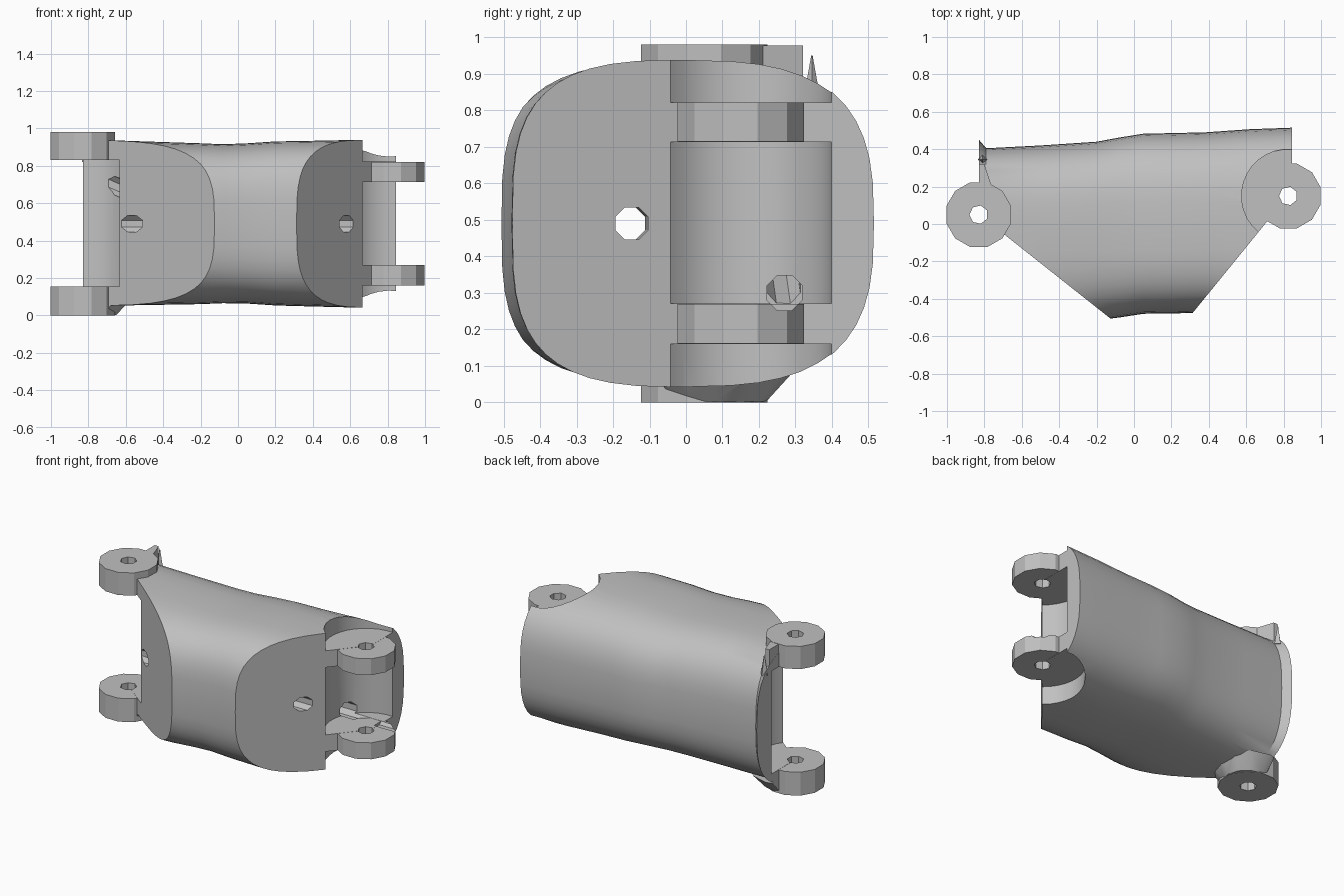
import bpy, bmesh, math
from mathutils import Vector

old = bpy.data.objects.get("Cube")
if old:
    bpy.data.objects.remove(old, do_unlink=True)

grey = bpy.data.materials.new("light_grey")
grey.use_nodes = True
GREY = (0.53, 0.53, 0.53, 1)
grey.diffuse_color = GREY
grey.node_tree.nodes["Principled BSDF"].inputs["Base Color"].default_value = GREY


def make(name, bm):
    bmesh.ops.recalc_face_normals(bm, faces=bm.faces)
    mesh = bpy.data.meshes.new(name)
    bm.to_mesh(mesh)
    bm.free()
    mesh.materials.append(grey)
    ob = bpy.data.objects.new(name, mesh)
    bpy.context.collection.objects.link(ob)
    return ob


def prism(name, pts, z0, z1):
    bm = bmesh.new()
    face = bm.faces.new([bm.verts.new((x, y, z0)) for x, y in pts])
    top = bmesh.ops.extrude_face_region(bm, geom=[face])["geom"]
    verts = [g for g in top if isinstance(g, bmesh.types.BMVert)]
    bmesh.ops.translate(bm, verts=verts, vec=(0, 0, z1 - z0))
    return make(name, bm)


def disc(name, centre, r, z0, z1, sides):
    ring = [2 * math.pi * (i + 0.5) / sides for i in range(sides)]
    return prism(name, [(centre[0] + r * math.cos(a), centre[1] + r * math.sin(a))
                        for a in ring], z0, z1)


def cone(name, centre, r0, r1, z0, z1, sides):
    bm = bmesh.new()
    bmesh.ops.create_cone(bm, cap_ends=True, segments=sides, radius1=r0, radius2=r1, depth=z1 - z0)
    bmesh.ops.translate(bm, verts=bm.verts, vec=(*centre, (z0 + z1) / 2))
    return make(name, bm)


def bore(start, end, r):
    # octagonal cutter from start to end
    way = Vector(end) - Vector(start)
    ob = disc("bore", (0, 0), r, 0, way.length, 8)
    ob.rotation_euler = way.to_track_quat("Z", "Y").to_euler()
    ob.location = start
    return ob


def combine(ob, tool, operation="DIFFERENCE"):
    bpy.context.view_layer.update()
    mod = ob.modifiers.new("cut", "BOOLEAN")
    mod.operation, mod.object, mod.solver = operation, tool, "EXACT"
    bpy.context.view_layer.objects.active = ob
    bpy.ops.object.modifier_apply(modifier=mod.name)
    bpy.data.objects.remove(tool, do_unlink=True)


# Lofted shell: x, front y, back y, bottom z, top z
stations = [
    (-0.85, -0.54, 0.475, 0.05, 0.945),
    (-0.79, -0.54, 0.405, 0.05, 0.94),
    (-0.50, -0.53, 0.42, 0.055, 0.93),
    (-0.20, -0.515, 0.44, 0.06, 0.92),
    (-0.08, -0.50, 0.462, 0.065, 0.915),
    (0.05, -0.48, 0.483, 0.063, 0.92),
    (0.20, -0.478, 0.486, 0.053, 0.93),
    (0.38, -0.475, 0.49, 0.048, 0.933),
    (0.62, -0.47, 0.507, 0.042, 0.938),
    (0.845, -0.47, 0.515, 0.04, 0.942),
]
N = 48
bm = bmesh.new()
rings = []
for x, front, back, low, high in stations:
    ring = []
    for i in range(N):
        c, s = math.cos(2 * math.pi * i / N), math.sin(2 * math.pi * i / N)
        e = 2 / (2.9 if c > 0 else 3.3)
        y = (back if c > 0 else front) * abs(c) ** e
        z = (low + high) / 2 + math.copysign(abs(s) ** e, s) * (high - low) / 2
        ring.append(bm.verts.new((x, y, z)))
    rings.append(ring)
for a, b in zip(rings, rings[1:]):
    for i in range(N):
        j = (i + 1) % N
        bm.faces.new((a[i], a[j], b[j], b[i]))
bm.faces.new(rings[0])
bm.faces.new(rings[-1])
body = make("body", bm)

LEFT, RIGHT = (0.825, 0.15), (-0.83, 0.05)

# Tapered support under the lower right lug
combine(body, cone("support", (-0.79, 0.08), 0.14, 0.22, 0.002, 0.09, 12), "UNION")

# Sloped front faces through the hinge axes, and the flat right end
combine(body, prism("slope", [(0.31, -0.48), (0.9, 0.245), (1.5, 0.2), (1.5, -1.2), (-0.276, -1.2)], -1, 2))
combine(body, prism("slope", [(-0.12, -0.51), (-0.83, 0.052), (-0.83, 1), (-1.5, 1), (-1.5, -1.2), (0.755, -1.2)],
                    -1, 2))

# Clearance pockets round the hinges
for z0, z1 in ((-0.2, 0.16), (0.27, 0.713), (0.822, 1.2)):
    combine(body, disc("pocket", LEFT, 0.25, z0, z1, 32))
combine(body, disc("pocket", RIGHT, 0.25, 0.155, 0.83, 32))

# Cord holes: one straight through, one bent channel between the pockets
combine(body, bore((-1.2, -0.16, 0.49), (1.2, -0.145, 0.49), 0.048))
combine(body, bore((0.2, 0.27, 0.30), (1.2, 0.27, 0.30), 0.052))
combine(body, bore((-0.72, 0.21, 0.72), (0.25, 0.27, 0.30), 0.05))

# Left lugs merge into the body, then both hinge axes are drilled
for z0, z1 in ((0.161, 0.269), (0.714, 0.821)):
    combine(body, disc("lug", LEFT, 0.179, z0, z1, 12), "UNION")
combine(body, bore((0.825, 0.27, 0.30), (1.2, 0.27, 0.30), 0.052))
for centre in (LEFT, RIGHT):
    combine(body, disc("pin_hole", centre, 0.05, -0.5, 1.5, 7))

# Right lugs, wider than the body
parts = [body]
for name, z0, z1 in (("lower_right_lug", 0, 0.154), ("upper_right_lug", 0.831, 0.98)):
    lug = disc(name, RIGHT, 0.179, z0, z1, 12)
    combine(lug, disc("pin_hole", RIGHT, 0.05, -0.5, 1.5, 7))
    parts.append(lug)

# Web behind the upper right lug, and a small spike at the back corner
parts.append(prism("lug_web", [(-0.829, 0.2), (-0.829, 0.32), (-0.8, 0.32), (-0.76, 0.2)], 0.832, 0.978))
parts.append(cone("corner_spike", (-0.81, 0.345), 0.025, 0.002, 0.82, 0.95, 4))

for ob in parts:
    bpy.ops.object.select_all(action="DESELECT")
    ob.select_set(True)
    bpy.context.view_layer.objects.active = ob
    bpy.ops.object.shade_smooth_by_angle(angle=math.radians(28))
